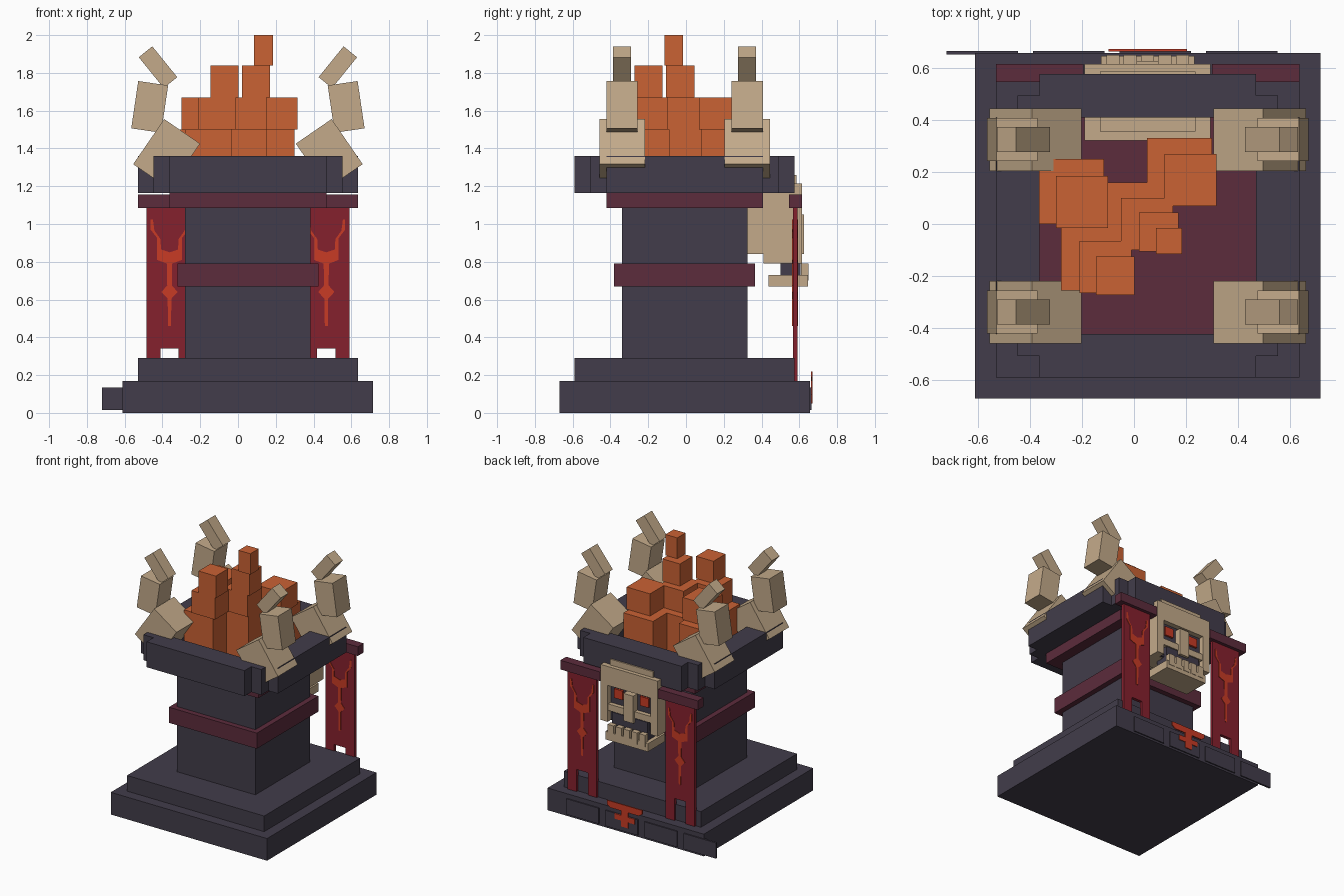
import bpy, bmesh, math
from mathutils import Matrix, Vector

if "Cube" in bpy.data.objects:
    bpy.data.objects.remove(bpy.data.objects["Cube"])

CX, CY = 0.0525, -0.007  # symmetry planes of the tower


def material(name, rgb):
    m = bpy.data.materials.new(name)
    m.use_nodes = True
    m.diffuse_color = (*rgb, 1)
    bsdf = next(n for n in m.node_tree.nodes if n.type == 'BSDF_PRINCIPLED')
    bsdf.inputs["Base Color"].default_value = (*rgb, 1)
    bsdf.inputs["Roughness"].default_value = 0.9
    return m


STONE = material("dark slate", (0.054, 0.046, 0.069))
CRIMSON = material("dull crimson", (0.107, 0.025, 0.045))
CLOTH = material("banner red", (0.235, 0.015, 0.027))
EMBLEM = material("emblem red", (0.58, 0.044, 0.018))
FIRE = material("fire orange", (0.59, 0.122, 0.034))
BONE = material("bone tan", (0.546, 0.402, 0.254))


def finish(name, bm, mat):
    bmesh.ops.recalc_face_normals(bm, faces=bm.faces)
    me = bpy.data.meshes.new(name)
    bm.to_mesh(me)
    bm.free()
    me.materials.append(mat)
    ob = bpy.data.objects.new(name, me)
    bpy.context.collection.objects.link(ob)
    return ob


def box(name, mat, x, y, z):
    """Box from three (min, max) ranges."""
    size = [b - a for a, b in (x, y, z)]
    mid = [(a + b) / 2 for a, b in (x, y, z)]
    bm = bmesh.new()
    bmesh.ops.create_cube(bm, size=1, matrix=Matrix.Translation(mid) @ Matrix.Diagonal((*size, 1)))
    return finish(name, bm, mat)


def slab(name, mat, points, y0, y1):
    """Outline in x and z, extruded along y."""
    bm = bmesh.new()
    face = bm.faces.new([bm.verts.new((x, y0, z)) for x, z in points])
    ext = bmesh.ops.extrude_face_region(bm, geom=[face])
    verts = [v for v in ext["geom"] if isinstance(v, bmesh.types.BMVert)]
    bmesh.ops.translate(bm, verts=verts, vec=(0, y1 - y0, 0))
    return finish(name, bm, mat)


def span(centre, half):
    return (centre - half, centre + half)


# Stepped plinth, column and bands
for name, mat, half, z in (
        ("base", STONE, 0.663, (0, 0.17)),
        ("upper_step", STONE, 0.582, (0.17, 0.29)),
        ("column", STONE, 0.332, (0.29, 1.09)),
        ("middle_band", CRIMSON, 0.373, (0.67, 0.79)),
        ("bowl_floor", CRIMSON, 0.415, (1.085, 1.165))):
    box(name, mat, span(CX, half), span(CY, half), z)

# Rim: four beams and four stepped corner posts
RIM = (1.165, 1.36)
IN, MID, OUT = 0.415, 0.5, 0.582
for s, side in ((-1, "minus"), (1, "plus")):
    arm = sorted((s * IN, s * OUT))
    box("rim_beam_x_" + side, STONE, [CX + v for v in arm], span(CY, IN), RIM)
    box("rim_beam_y_" + side, STONE, span(CX, IN), [CY + v for v in arm], RIM)
    for t in (-1, 1):
        box("rim_corner", STONE, [CX + v for v in sorted((s * IN, s * MID))],
            [CY + v for v in sorted((t * IN, t * MID))], RIM)

# Curved horns: three tilted blocks each, given as (dx, z, width, length, depth, tilt)
HORN = ((0.4305, 1.371, 0.23, 0.29, 0.24, 34.5),
        (0.52, 1.62, 0.16, 0.253, 0.165, 8.4),
        (0.476, 1.83, 0.092, 0.21, 0.095, -39))
for sx in (-1, 1):
    for sy in (-1, 1):
        bm = bmesh.new()
        for dx, z, w, length, depth, tilt in HORN:
            place = Matrix.Translation((CX + sx * dx, CY + sy * 0.331, z))
            turn = Matrix.Rotation(math.radians(-sx * -tilt * -1), 4, 'Y')
            bmesh.ops.create_cube(bm, size=1, matrix=place @ turn @ Matrix.Diagonal((w, depth, length, 1)))
        finish("horn", bm, BONE)

# Fire: stacks of cubes as (x min, y min, side), level by level
LEVELS = ((1.165, 1.5), (1.5, 1.67), (1.67, 1.84), (1.84, 2.0))
STACKS = (((-0.365, 0, 0.25), (-0.3, -0.015, 0.2)),
          ((0.05, 0.08, 0.25), (0.118, 0.07, 0.198)),
          ((-0.1, -0.09, 0.25), (-0.05, -0.1, 0.2), (0.02, -0.105, 0.15), (0.085, -0.115, 0.1)),
          ((-0.28, -0.255, 0.245), (-0.21, -0.265, 0.2), (-0.145, -0.272, 0.147)))
for stack in STACKS:
    for (x, y, side), z in zip(stack, LEVELS):
        box("flame_block", FIRE, (x, x + side), (y, y + side), z)

# Banners with rods and horned emblem
EMBLEM_HALF = ((0, 0.46), (0.008, 0.46), (0.01, 0.605), (0.043, 0.64), (0.012, 0.675),
               (0.014, 0.79), (0.065, 0.81), (0.065, 0.925), (0.1, 0.97), (0.1, 1.025),
               (0.088, 1.025), (0.08, 0.965), (0.048, 0.92), (0.045, 0.865), (0, 0.85))
emblem = list(EMBLEM_HALF) + [(-x, z) for x, z in reversed(EMBLEM_HALF[1:-1])]
for s in (-1, 1):
    bx = CX + s * 0.415
    box("banner_rod", CRIMSON, span(bx, 0.168), (0.545, 0.615), (1.085, 1.155))
    half = ((0.048, 0.34), (0.048, 0.165), (0.123, 0.165), (0.123, 1.09))
    outline = list(half) + [(-x, z) for x, z in reversed(half)]
    slab("banner", CLOTH, [(bx + x, z) for x, z in outline], 0.566, 0.59)
    slab("banner_emblem", EMBLEM, [(bx + x, z) for x, z in emblem], 0.562, 0.594)

# Skull: cranium, face frame, sockets, eyes, teeth and jaw
box("skull_back", BONE, span(CX, 0.242), (0.32, 0.41), (0.84, 1.215))
box("skull_core", BONE, span(CX, 0.235), (0.41, 0.56), (0.79, 1.21))
box("skull_crown", BONE, span(CX, 0.183), (0.355, 0.585), (1.2, 1.26))
box("skull_face_hollow", STONE, span(CX, 0.23), (0.555, 0.575), (0.795, 1.1))
box("mouth_hollow", STONE, span(CX, 0.15), (0.5, 0.605), (0.72, 0.87))
box("forehead", BONE, span(CX, 0.242), (0.41, 0.615), (1.07, 1.215))
box("nose", BONE, span(CX, 0.042), (0.56, 0.625), (0.84, 1.05))
for s in (-1, 1):
    box("cheek", BONE, span(CX + s * 0.212, 0.03), (0.41, 0.615), (0.79, 1.07))
    box("cheekbone", BONE, span(CX + s * 0.11, 0.075), (0.56, 0.608), (0.875, 0.925))
    box("eye", EMBLEM, span(CX + s * 0.11, 0.036), (0.57, 0.59), (0.975, 1.045))
box("jaw", BONE, span(CX, 0.18), (0.437, 0.645), (0.668, 0.73))
for i in range(5):
    box("tooth", BONE, span(CX + (i - 2) * 0.067, 0.025), (0.61, 0.648), (0.7, 0.79))

# Plinth trim plates and red cross-shaped badge
for i in range(4):
    x = -0.72 + i * 0.332
    box("trim_plate", STONE, (x, x + 0.275), (0.65, 0.665), (0.015, 0.135))
BADGE_HALF = ((0.03, 0.05), (0.03, 0.095), (0.085, 0.095), (0.085, 0.135), (0.03, 0.135),
              (0.03, 0.17), (0.12, 0.17), (0.15, 0.19), (0.15, 0.22))
badge = list(BADGE_HALF) + [(-x, z) for x, z in reversed(BADGE_HALF)]
slab("plinth_badge", EMBLEM, [(CX + x, z) for x, z in badge], 0.662, 0.671)
